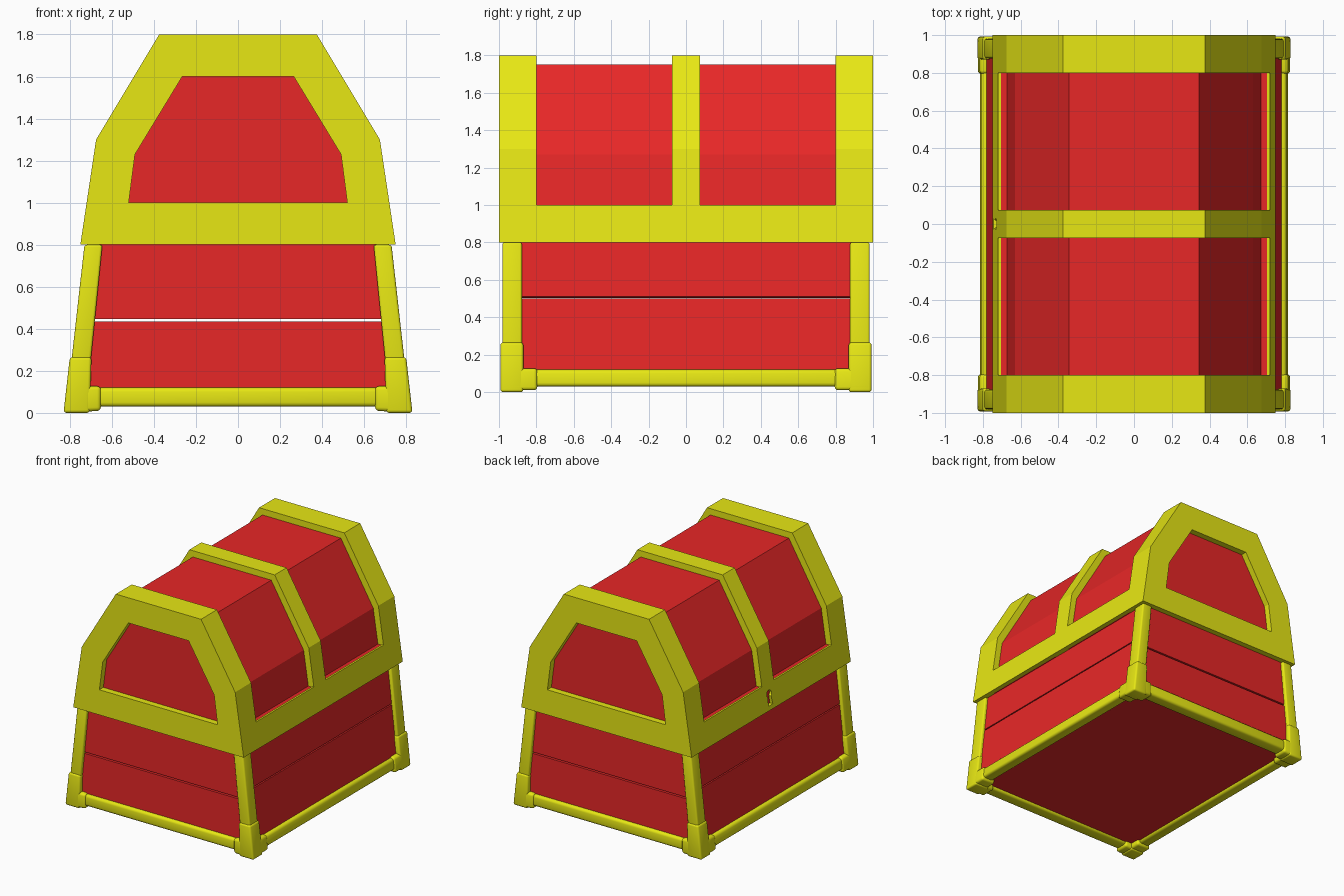
import bpy, bmesh, math, random

if "Cube" in bpy.data.objects:
    bpy.data.objects.remove(bpy.data.objects["Cube"])


def material(name, colour):
    m = bpy.data.materials.new(name)
    m.diffuse_color = (*colour, 1)
    m.use_nodes = True
    m.node_tree.nodes["Principled BSDF"].inputs["Base Color"].default_value = m.diffuse_color
    return m


RED = material("red_wood", (0.8, 0.02, 0.02))
GOLD = material("gold_trim", (0.8, 0.8, 0.007))


def finish(name, bm, mat, bevel=0, mirror=""):
    """Turn a bmesh into an object, with rounded edges and mirroring about the origin."""
    bmesh.ops.recalc_face_normals(bm, faces=bm.faces)
    if bevel:
        bmesh.ops.bevel(bm, geom=bm.edges[:], offset=bevel, segments=3,
                        profile=0.5, affect='EDGES', clamp_overlap=True)
    me = bpy.data.meshes.new(name)
    bm.to_mesh(me)
    bm.free()
    ob = bpy.data.objects.new(name, me)
    bpy.context.collection.objects.link(ob)
    if mat:
        me.materials.append(mat)
    if bevel:
        bpy.ops.object.select_all(action='DESELECT')
        ob.select_set(True)
        bpy.context.view_layer.objects.active = ob
        bpy.ops.object.shade_smooth_by_angle(angle=math.radians(35))
    if mirror:
        mod = ob.modifiers.new("mirror", 'MIRROR')
        mod.use_axis = ("x" in mirror, "y" in mirror, False)
        mod.use_mirror_merge = False
    return ob


def prism(name, pts, y0, y1, mat, bevel=0, mirror=""):
    """Extrude an xz outline from y0 to y1."""
    bm = bmesh.new()
    a = [bm.verts.new((x, y0, z)) for x, z in pts]
    b = [bm.verts.new((x, y1, z)) for x, z in pts]
    bm.faces.new(a)
    bm.faces.new(b[::-1])
    n = len(pts)
    for i in range(n):
        j = (i + 1) % n
        bm.faces.new((a[i], b[i], b[j], a[j]))
    return finish(name, bm, mat, bevel, mirror)


def ring(name, outer, inner, y0, y1, mat, mirror=""):
    """Extrude a frame between two xz outlines from y0 to y1."""
    bm = bmesh.new()
    loops = [[bm.verts.new((x, y, z)) for x, z in pts]
             for pts, y in ((outer, y0), (inner, y0), (inner, y1), (outer, y1))]
    n = len(outer)
    for k in range(4):
        p, q = loops[k], loops[(k + 1) % 4]
        for i in range(n):
            j = (i + 1) % n
            bm.faces.new((p[i], p[j], q[j], q[i]))
    return finish(name, bm, mat, 0, mirror)


def both(half):
    """Close a right-hand half outline by reflecting it in x."""
    return half + [(-x, z) for x, z in reversed(half)]


def rect(x0, x1, z0, z1):
    return [(x0, z0), (x1, z0), (x1, z1), (x0, z1)]


def side(z, inset=0):
    """x of the sloping chest side at height z."""
    return 0.82 - 0.112 * z - inset


# Lid: red core, gold end frames, middle strap and side bands
arch = both([(0.75, 0.8), (0.675, 1.3), (0.375, 1.8)])
prism("lid_panels", both([(0.70, 0.805), (0.63, 1.27), (0.345, 1.75)]), -0.95, 0.95, RED)
ring("lid_end_frame", arch, both([(0.52, 1.0), (0.49, 1.23), (0.265, 1.6)]),
     -1.0, -0.8, GOLD, "y")
strap = ring("lid_middle_strap", arch, both([(0.66, 0.85), (0.60, 1.25), (0.33, 1.7)]),
             -0.075, 0.075, GOLD)
band = prism("lid_side_band", [(0.75, 0.8), (0.72, 1.0), (0.705, 1.0), (0.715, 0.8)],
             -0.8, 0.8, GOLD, mirror="x")
prism("lid_side_ledge", [(0.72, 0.802), (0.708, 0.995), (0.64, 0.995), (0.66, 0.802)],
      -0.8, 0.8, RED, mirror="x")

# Keyhole cut in the left side of the lid
arc = [(0.03 * math.cos(a), 0.92 + 0.03 * math.sin(a))
       for a in (math.radians(-50 + 28 * i) for i in range(11))]
keyhole = prism("keyhole_cutter", arc + [(-0.028, 0.835), (0.028, 0.835)], 0.69, 0.8, None)
keyhole.rotation_euler.z = math.pi / 2
keyhole.hide_render = True
keyhole.hide_set(True)
for ob in (strap, band):
    cut = ob.modifiers.new("keyhole", 'BOOLEAN')
    cut.object = keyhole
    cut.operation = 'DIFFERENCE'
    cut.solver = 'EXACT'

# Red planks: two per wall, with a narrow gap between them
for label, z0, z1 in (("lower", 0.08, 0.434), ("upper", 0.446, 0.8)):
    prism("end_plank_" + label, both([(side(z0, 0.07), z0), (side(z1, 0.07), z1)]),
          -0.955, -0.905, RED, mirror="y")
for label, z0, z1 in (("lower", 0.08, 0.501), ("upper", 0.51, 0.8)):
    prism("side_plank_" + label,
          [(side(z0, 0.025), z0), (side(z1, 0.025), z1),
           (side(z1, 0.075), z1 - 0.006), (side(z0, 0.075), z0 - 0.006)],
          -0.92, 0.92, RED, mirror="x")
prism("floor", rect(-0.76, 0.76, 0.05, 0.1), -0.93, 0.93, RED)

# Gold posts and bottom rails
prism("corner_post", [(side(0.05), 0.05), (side(0.8), 0.8), (0.645, 0.8), (0.72, 0.05)],
      -0.982, -0.877, GOLD, 0.012, "xy")
prism("end_rail", rect(-0.72, 0.72, 0.03, 0.12), -0.982, -0.88, GOLD, 0.02, "y")
prism("side_rail", [(0.725, 0.03), (0.817, 0.03), (0.808, 0.12), (0.715, 0.12)],
      -0.87, 0.87, GOLD, 0.02, "x")

# Corner caps: one upright and two arms meeting at each foot
prism("cap_upright", [(0.83, 0.0), (0.80, 0.265), (0.697, 0.265), (0.705, 0.0)],
      -0.992, -0.870, GOLD, 0.014, "xy")
prism("cap_end_arm", [(0.829, 0.001), (0.815, 0.127), (0.652, 0.127), (0.652, 0.01)],
      -0.991, -0.871, GOLD, 0.018, "xy")
prism("cap_side_arm", [(0.829, 0.01), (0.815, 0.127), (0.706, 0.127), (0.706, 0.01)],
      -0.991, -0.795, GOLD, 0.018, "xy")

# Heap of coins inside, glimpsed through the plank gaps
random.seed(4)
bm = bmesh.new()
bmesh.ops.create_uvsphere(bm, u_segments=24, v_segments=12, radius=1)
bmesh.ops.bisect_plane(bm, geom=bm.verts[:] + bm.edges[:] + bm.faces[:],
                       plane_co=(0, 0, 0), plane_no=(0, 0, -1), clear_outer=True)
bmesh.ops.scale(bm, vec=(0.65, 0.85, 0.3), verts=bm.verts)
bmesh.ops.translate(bm, vec=(0, 0, 0.1), verts=bm.verts)
finish("coin_heap", bm, GOLD)
for i in range(14):
    x, y = random.uniform(-0.4, 0.4), random.uniform(-0.5, 0.5)
    z = 0.1 + 0.3 * math.sqrt(1 - (x / 0.65) ** 2 - (y / 0.85) ** 2)
    bpy.ops.mesh.primitive_cylinder_add(
        vertices=16, radius=0.07, depth=0.02, location=(x, y, z),
        rotation=(random.uniform(-0.4, 0.4), random.uniform(-0.4, 0.4), 0))
    coin = bpy.context.object
    coin.name = "coin"
    coin.data.materials.append(GOLD)
